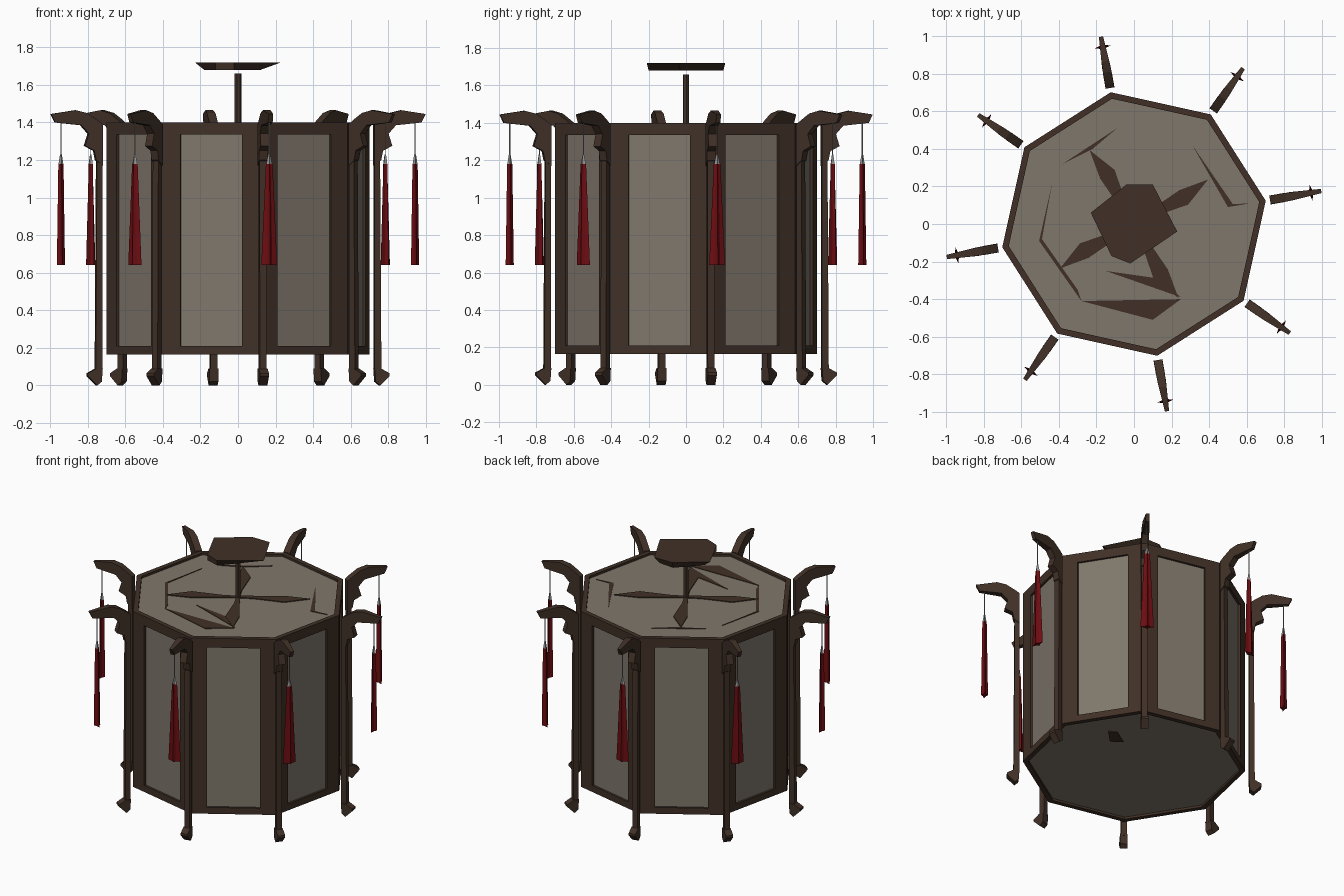
import bpy, bmesh, math
from mathutils import Vector, Matrix

if "Cube" in bpy.data.objects:
    bpy.data.objects.remove(bpy.data.objects["Cube"])


def material(name, rgb):
    m = bpy.data.materials.new(name)
    m.diffuse_color = (*rgb, 1)
    m.use_nodes = True
    m.node_tree.nodes["Principled BSDF"].inputs["Base Color"].default_value = m.diffuse_color
    return m


WOOD = material("dark_wood", (0.052, 0.030, 0.020))
PAPER = material("lantern_paper", (0.215, 0.185, 0.148))
RED = material("tassel_red", (0.15, 0.004, 0.006))
GREY = material("cap_grey", (0.30, 0.30, 0.30))

ANGLES = [math.radians(10 + 45 * k) for k in range(8)]


def finish(bm, name, mats, recalc=True):
    if recalc:
        bmesh.ops.recalc_face_normals(bm, faces=bm.faces)
    me = bpy.data.meshes.new(name)
    bm.to_mesh(me)
    bm.free()
    for m in mats:
        me.materials.append(m)
    ob = bpy.data.objects.new(name, me)
    bpy.context.collection.objects.link(ob)
    return ob


def loft(bm, rings, mat=0):
    """Closed skin through rings that have equal point counts."""
    vs = [[bm.verts.new(p) for p in r] for r in rings]
    n = len(vs[0])
    faces = [bm.faces.new(vs[0][::-1]), bm.faces.new(vs[-1])]
    for a, b in zip(vs, vs[1:]):
        for i in range(n):
            j = (i + 1) % n
            faces.append(bm.faces.new((a[i], a[j], b[j], b[i])))
    for f in faces:
        f.material_index = mat


def ring(r, z, n=8, start=10):
    return [Vector((r * math.cos(math.radians(start) + 2 * math.pi * i / n),
                    r * math.sin(math.radians(start) + 2 * math.pi * i / n), z)) for i in range(n)]


def slab(bm, pts, z0, z1):
    loft(bm, [[(x, y, z0) for x, y in pts], [(x, y, z1) for x, y in pts]])


# Lantern body: framed walls, top and bottom with recessed paper
R, Z0, Z1, DEEP = 0.712, 0.165, 1.40, 0.015
bm = bmesh.new()


def framed(outer, inner, inward):
    o = [bm.verts.new(p) for p in outer]
    i = [bm.verts.new(p) for p in inner]
    d = [bm.verts.new(p + inward) for p in inner]
    n = len(o)
    for a, b in ((o, i), (i, d)):
        for k in range(n):
            m = (k + 1) % n
            bm.faces.new((a[k], a[m], b[m], b[k]))
    bm.faces.new(d).material_index = 1


low, high = ring(R, Z0), ring(R, Z1)
for k in range(8):
    a, b = low[k], low[(k + 1) % 8]
    c, d = high[(k + 1) % 8], high[k]
    p, q = a.lerp(b, 0.19), a.lerp(b, 0.81)
    mid = (a + b) / 2
    inward = -Vector((mid.x, mid.y, 0)).normalized() * DEEP
    framed([a, b, c, d], [Vector((p.x, p.y, 0.21)), Vector((q.x, q.y, 0.21)),
                          Vector((q.x, q.y, 1.335)), Vector((p.x, p.y, 1.335))], inward)
framed(high, ring(R - 0.035, Z1), Vector((0, 0, -DEEP)))
framed(low[::-1], ring(R - 0.035, Z0)[::-1], Vector((0, 0, DEEP)))
bmesh.ops.remove_doubles(bm, verts=bm.verts, dist=1e-4)
finish(bm, "lantern_body", [WOOD, PAPER])

# Corner posts, feet, curled brackets and tassels
BRACKET = [(.735, 1.17), (.77, 1.20), (.78, 1.25), (.83, 1.275), (.81, 1.34), (.85, 1.385),
           (.99, 1.40), (1.012, 1.445), (.88, 1.465), (.82, 1.45), (.76, 1.41), (.735, 1.39)]
FOOT = [(.735, .09), (.74, .02), (.765, 0), (.815, .05), (.815, .065), (.77, .09)]
POST = [(.735, .08), (.772, .08), (.765, 1.20), (.735, 1.20)]


def radial_plate(name, profile, half, angle):
    bm = bmesh.new()
    loft(bm, [[(x, s * half * (1 - 0.5 * max(0, x - .85) / .16), z) for x, z in profile]
              for s in (-1, 1)])
    bm.transform(Matrix.Rotation(angle, 4, 'Z'))
    return finish(bm, name, [WOOD])


def star(rt, rr, z):
    """Four-pointed cross-section: wide sideways, slim outward."""
    pts = []
    for i in range(8):
        t = i * math.pi / 4
        s = 1 if i % 2 == 0 else 0.5
        pts.append((0.957 + rr * s * math.cos(t), rt * s * math.sin(t), z))
    return pts


for n, ang in enumerate(ANGLES, 1):
    radial_plate(f"post_{n}", POST, 0.018, ang)
    radial_plate(f"foot_{n}", FOOT, 0.024, ang)
    radial_plate(f"bracket_{n}", BRACKET, 0.023, ang)
    bm = bmesh.new()
    loft(bm, [star(.043, .022, .64), star(.018, .014, 1.18)], 0)
    loft(bm, [star(.016, .013, 1.18), star(.005, .005, 1.23)], 1)
    loft(bm, [star(.003, .003, 1.23), star(.003, .003, 1.405)], 1)
    bm.transform(Matrix.Rotation(ang, 4, 'Z'))
    finish(bm, f"tassel_{n}", [RED, GREY])

# Centre pole and its cap plate
bm = bmesh.new()
loft(bm, [ring(.018, 1.38, 6), ring(.018, 1.66, 6)])
finish(bm, "centre_pole", [WOOD])

CAP_TOP = [(-.23, .06), (-.12, -.17), (-.02, -.21), (.23, -.04), (.10, .21), (-.04, .21)]
CAP_LOW = [(-.18, .05), (-.12, -.17), (-.02, -.20), (.12, -.03), (.07, .19), (-.04, .20)]
bm = bmesh.new()
loft(bm, [[(x, y, 1.68) for x, y in CAP_LOW], [(x, y, 1.72) for x, y in CAP_TOP]])
finish(bm, "pole_cap", [WOOD])

# Leaf-shaped ribs lying on the lid
TOP = Z1 - DEEP
LEAF = [(0, -.012), (.10, -.018), (.30, -.06), (.46, 0), (.30, .03), (.10, .018), (0, .012)]
for n in range(4):
    t = math.radians(31 + 90 * n)
    bm = bmesh.new()
    slab(bm, LEAF, TOP - 0.004, TOP + 0.006)
    bm.transform(Matrix.Rotation(t, 4, 'Z'))
    finish(bm, f"lid_rib_{n + 1}", [WOOD])

# Slivers of the inner ring showing through the lid
SLIVERS = [
    [(-.28, -.41), (.10, -.51), (.25, -.40)],
    [(-.15, -.25), (.13, -.29), (.25, -.39)],
    [(.31, .42), (.53, .10), (.50, .09)],
    [(.50, .09), (.62, .11), (.51, .105)],
    [(-.38, .32), (-.09, .51), (-.22, .40)],
    [(-.435, .22), (-.505, -.09), (-.49, -.08)],
    [(-.505, -.09), (-.28, -.41), (-.30, -.35), (-.49, -.08)],
]
bm = bmesh.new()
for s in SLIVERS:
    slab(bm, s, TOP - 0.003, TOP + 0.004)
finish(bm, "lid_ring_slivers", [WOOD])

# Rib end showing through the floor
bm = bmesh.new()
slab(bm, [(.24, .18), (.31, .13), (.40, .22), (.35, .25)], Z0 + DEEP - 0.006, Z0 + DEEP + 0.003)
finish(bm, "floor_rib", [WOOD])
